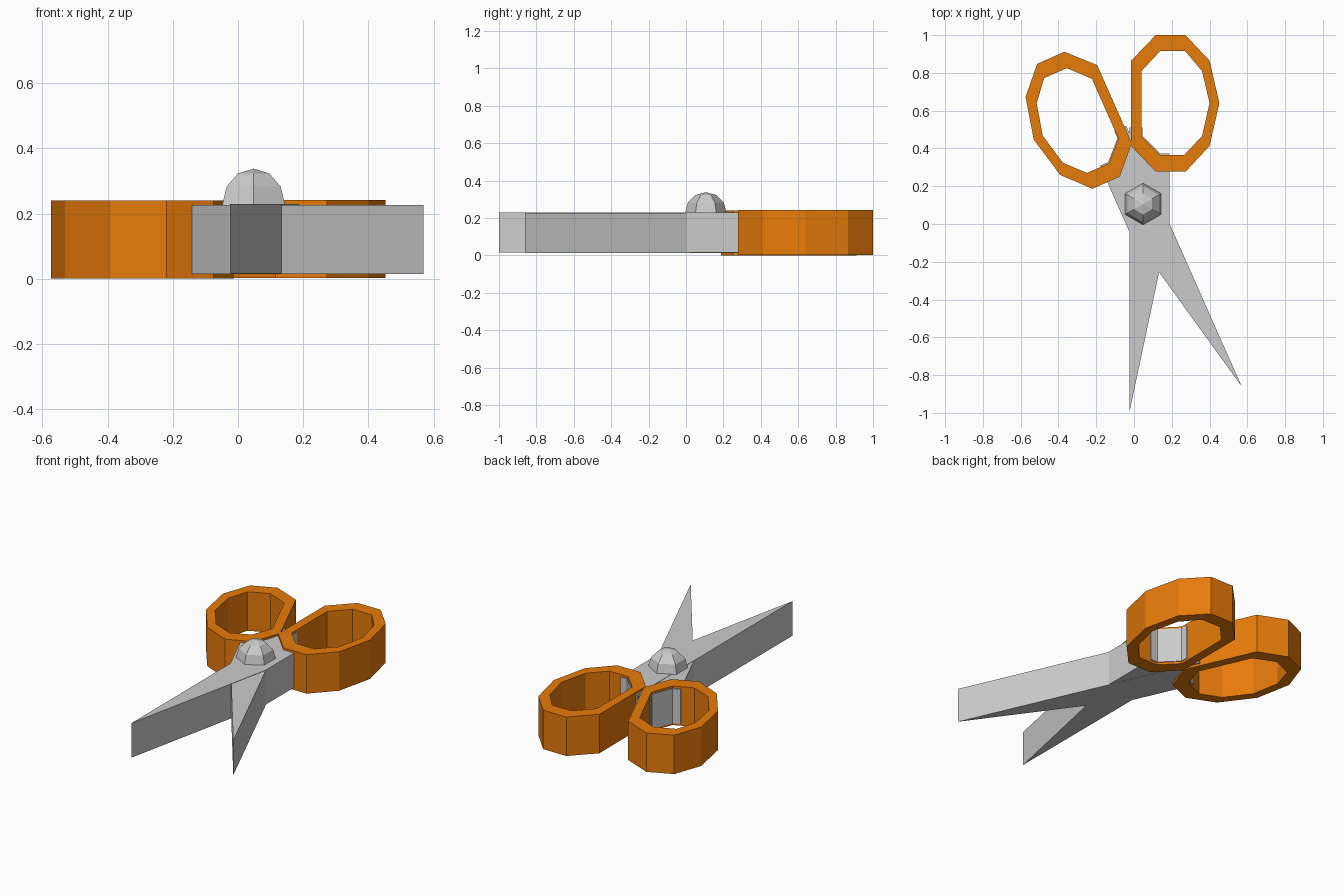
import bpy, bmesh, math

if "Cube" in bpy.data.objects:
    bpy.data.objects.remove(bpy.data.objects["Cube"])

orange = bpy.data.materials.new("orange_plastic")
orange.diffuse_color = (0.8, 0.2, 0.003, 1)
orange.use_nodes = True
orange.node_tree.nodes["Principled BSDF"].inputs["Base Color"].default_value = orange.diffuse_color

# Half-scissor profiles: u across from the straight edge, v along from the tip
BLADE = [(0, 0), (0.212, 1.0), (0.212, 1.372), (0.165, 1.372),
         (0.069, 1.468), (0.069, 1.51), (0, 1.51)]
OUTER = [(0.14, 2.0), (0.298, 2.0), (0.425, 1.865), (0.477, 1.64), (0.425, 1.413),
         (0.298, 1.277), (0.14, 1.277), (0.01, 1.413), (0.01, 1.865)]
INNER = [(0.164, 1.916), (0.295, 1.916), (0.385, 1.81), (0.425, 1.64), (0.385, 1.465),
         (0.29, 1.365), (0.164, 1.365), (0.065, 1.465), (0.065, 1.81)]


def finish(name, bm, material=None):
    bmesh.ops.recalc_face_normals(bm, faces=bm.faces)
    mesh = bpy.data.meshes.new(name)
    bm.to_mesh(mesh)
    bm.free()
    obj = bpy.data.objects.new(name, mesh)
    bpy.context.collection.objects.link(obj)
    if material:
        mesh.materials.append(material)
    return obj


def place(points, tip, angle, side):
    c, s = math.cos(angle), math.sin(angle)
    return [(tip[0] + side * u * c - v * s, tip[1] + side * u * s + v * c)
            for u, v in points]


def prism(name, pts, z0, z1):
    bm = bmesh.new()
    low = [bm.verts.new((x, y, z0)) for x, y in pts]
    high = [bm.verts.new((x, y, z1)) for x, y in pts]
    bm.faces.new(low)
    bm.faces.new(high)
    n = len(pts)
    for i in range(n):
        j = (i + 1) % n
        bm.faces.new((low[i], low[j], high[j], high[i]))
    return finish(name, bm)


def ring(name, outer, inner, z0, z1):
    bm = bmesh.new()
    loops = [[bm.verts.new((x, y, z)) for x, y in pts]
             for pts, z in ((outer, z0), (outer, z1), (inner, z1), (inner, z0))]
    n = len(outer)
    for k in range(4):
        a, b = loops[k], loops[(k + 1) % 4]
        for i in range(n):
            j = (i + 1) % n
            bm.faces.new((a[i], a[j], b[j], b[i]))
    return finish(name, bm, orange)


# Two mirrored halves: blade with shank, and finger loop
halves = [("right", (-0.025, -1.0), 0.0, 1, 0.002),
          ("left", (0.57, -0.86), math.radians(23.9), -1, 0.0)]
for label, tip, angle, side, dz in halves:
    prism(label + "_blade", place(BLADE, tip, angle, side), 0.014 + dz, 0.227 + dz)
    ring(label + "_finger_loop", place(OUTER, tip, angle, side),
         place(INNER, tip, angle, side), dz, 0.24 + dz)

# Faceted pivot rivet, its lower half sunk in the blades
bm = bmesh.new()
bmesh.ops.create_uvsphere(bm, u_segments=6, v_segments=6, radius=0.111)
bmesh.ops.translate(bm, verts=bm.verts, vec=(0.048, 0.106, 0.227))
finish("pivot_rivet", bm)
